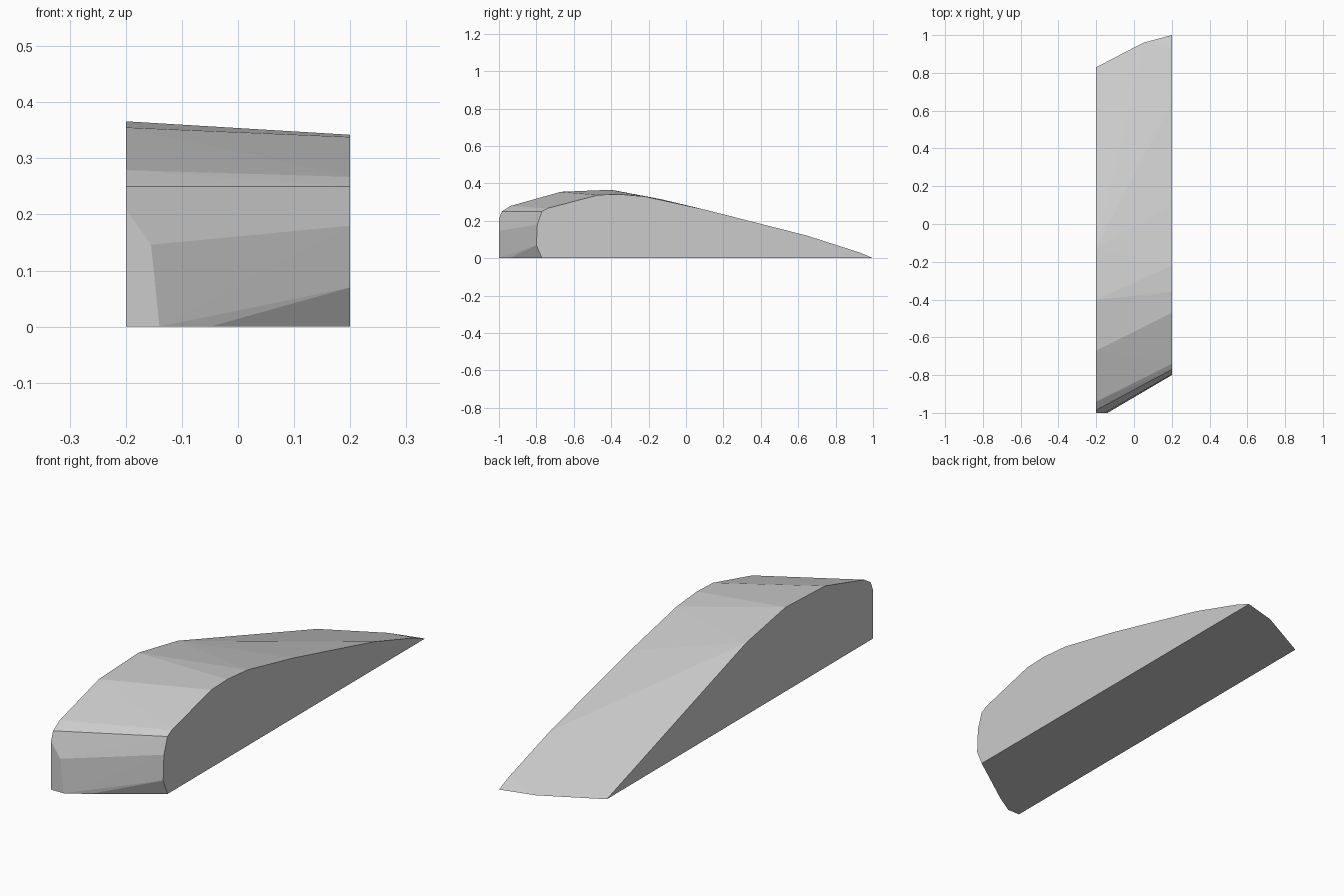
import bpy, bmesh

if "Cube" in bpy.data.objects:
    bpy.data.objects.remove(bpy.data.objects["Cube"])

# Side profiles as (y, z); the body is the convex skin between them
left = [(-1, 0), (-1, .21), (-.985, .25), (-.94, .279), (-.67, .355),
        (-.40, .366), (-.13, .315), (.83, 0)]
right = [(-.77, 0), (-.80, .07), (-.795, .18), (-.77, .25), (-.74, .267),
         (-.47, .338), (-.36, .342), (-.22, .33), (.10, .26), (.65, .12),
         (.93, .03), (1, 0)]
# Nose and tail corners between the two sides
corners = [(-.155, -1, .146), (-.14, -1, 0), (-.05, -.945, 0), (.05, .96, 0)]

points = [(-.2, y, z) for y, z in left] + [(.2, y, z) for y, z in right] + corners

bm = bmesh.new()
for p in points:
    bm.verts.new(p)
hull = bmesh.ops.convex_hull(bm, input=bm.verts)
loose = [v for v in bm.verts if not v.link_faces]
bmesh.ops.delete(bm, geom=loose, context='VERTS')
bmesh.ops.dissolve_limit(bm, angle_limit=.01, verts=bm.verts, edges=bm.edges)
bmesh.ops.recalc_face_normals(bm, faces=bm.faces)

mesh = bpy.data.meshes.new("wedge_body")
bm.to_mesh(mesh)
bm.free()

# Plain grey surface
grey = bpy.data.materials.new("light grey")
grey.diffuse_color = (.6, .6, .6, 1)
grey.use_nodes = True
grey.node_tree.nodes["Principled BSDF"].inputs["Base Color"].default_value = grey.diffuse_color
mesh.materials.append(grey)
body = bpy.data.objects.new("wedge_body", mesh)
bpy.context.collection.objects.link(body)
